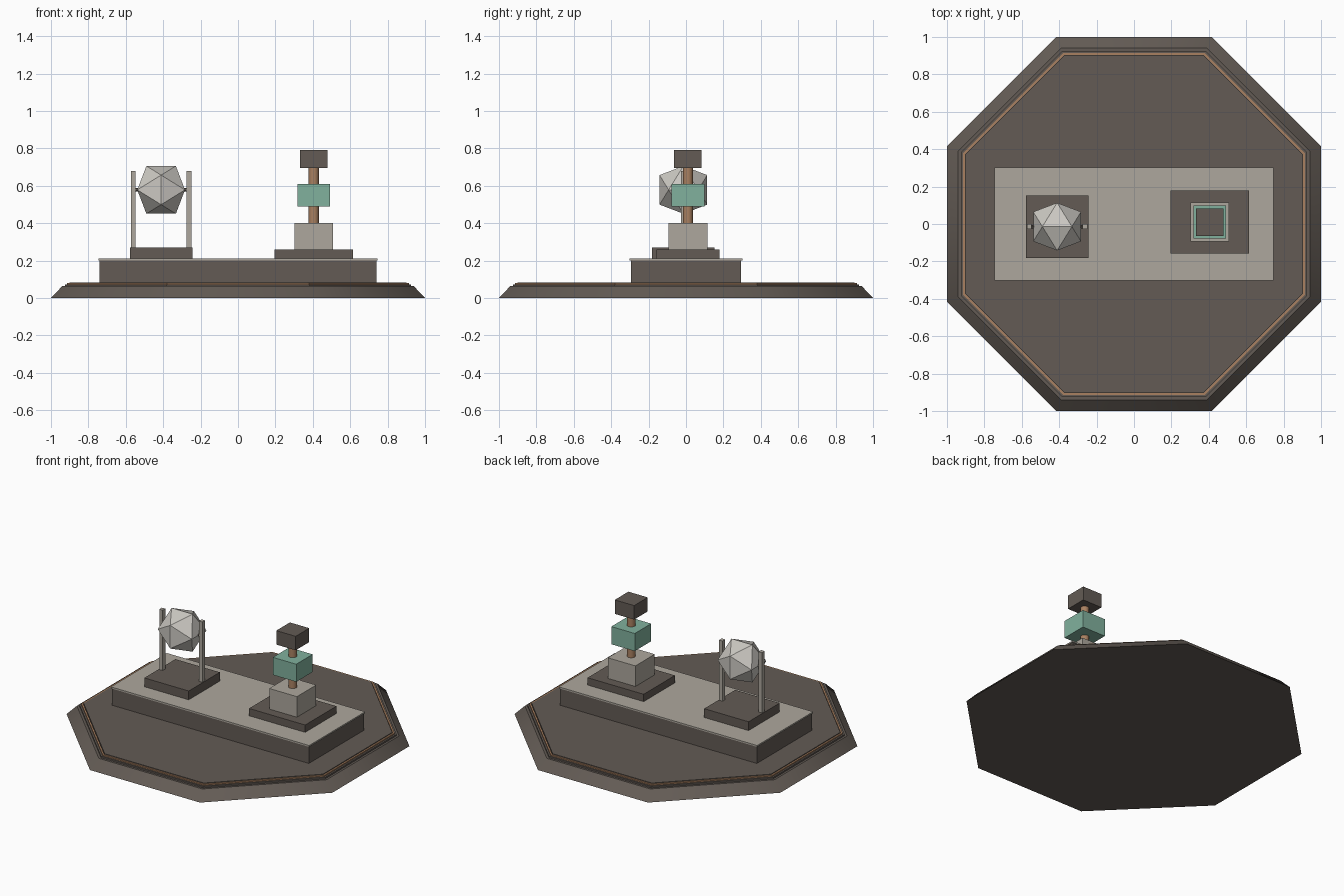
import bpy, bmesh, math
from mathutils import Vector

cube = bpy.data.objects.get("Cube")
if cube:
    bpy.data.objects.remove(cube, do_unlink=True)


def material(name, rgb):
    m = bpy.data.materials.new(name)
    m.use_nodes = True
    colour = (*rgb, 1)
    m.diffuse_color = colour
    m.node_tree.nodes["Principled BSDF"].inputs["Base Color"].default_value = colour
    return m


DARK = material("dark stone", (0.125, 0.105, 0.09))
LIGHT = material("light stone", (0.42, 0.39, 0.34))
BRONZE = material("bronze", (0.40, 0.22, 0.12))
GREEN = material("jade green", (0.22, 0.44, 0.34))
PALE = material("pale crystal", (0.60, 0.58, 0.54))


def finish(name, bm, mat, smooth=None):
    bmesh.ops.recalc_face_normals(bm, faces=bm.faces)
    mesh = bpy.data.meshes.new(name)
    bm.to_mesh(mesh)
    bm.free()
    mesh.materials.append(mat)
    ob = bpy.data.objects.new(name, mesh)
    bpy.context.collection.objects.link(ob)
    if smooth:
        bpy.ops.object.select_all(action="DESELECT")
        ob.select_set(True)
        bpy.context.view_layer.objects.active = ob
        bpy.ops.object.shade_smooth_by_angle(angle=math.radians(smooth))
    return ob


def box(name, mat, cx, cy, z0, z1, half_x, half_y):
    bm = bmesh.new()
    bmesh.ops.create_cube(bm, size=2)
    for v in bm.verts:
        v.co = Vector((cx + v.co.x * half_x, cy + v.co.y * half_y,
                       z1 if v.co.z > 0 else z0))
    return finish(name, bm, mat)


def octagon(name, mat, profile, closed=False, smooth=None):
    """Sweep (apothem, z) points round eight sides; cap the ends unless closed."""
    bm = bmesh.new()
    rings = []
    for a, z in profile:
        r = a / math.cos(math.pi / 8)
        angles = [math.pi / 8 + i * math.pi / 4 for i in range(8)]
        rings.append([bm.verts.new((r * math.cos(t), r * math.sin(t), z)) for t in angles])
    pairs = list(zip(rings, rings[1:]))
    if closed:
        pairs.append((rings[-1], rings[0]))
    else:
        bm.faces.new(rings[0])
        bm.faces.new(rings[-1])
    for low, high in pairs:
        for i in range(8):
            j = (i + 1) % 8
            bm.faces.new((low[i], low[j], high[j], high[i]))
    return finish(name, bm, mat, smooth)


def rod(name, mat, start, end, radius, sides=16):
    a, b = Vector(start), Vector(end)
    bm = bmesh.new()
    bmesh.ops.create_cone(bm, cap_ends=True, segments=sides, radius1=radius,
                          radius2=radius, depth=(b - a).length)
    turn = (b - a).to_track_quat("Z", "Y")
    for v in bm.verts:
        v.co = turn @ v.co + (a + b) / 2
    return finish(name, bm, mat, 40)


# Octagonal base with a sloped rim, a raised floor and a bronze inlay ring
octagon("base_rim", DARK, [(1, 0), (0.94, 0.063)], smooth=40)
octagon("base_step", DARK, [(0.925, 0.06), (0.925, 0.073)])
octagon("floor", DARK, [(0.90, 0.06), (0.90, 0.084)])
octagon("bronze_inlay", BRONZE,
        [(0.903, 0.07), (0.914, 0.07), (0.914, 0.081), (0.903, 0.081)], closed=True)

# Long plinth with a pale top slab
box("plinth", DARK, 0, 0, 0.08, 0.2, 0.74, 0.295)
box("plinth_top", LIGHT, 0, 0, 0.2, 0.21, 0.746, 0.301)

# Crystal stand: pedestal, two posts and an axle
SX, SY, SZ = -0.411, -0.014, 0.578
box("crystal_pedestal", DARK, SX, SY, 0.21, 0.27, 0.167, 0.167)
for side, label in ((-1, "right"), (1, "left")):
    box(label + "_post", LIGHT, SX + side * 0.149, SY, 0.27, 0.68, 0.013, 0.014)
rod("axle", DARK, (SX - 0.16, SY, SZ), (SX + 0.16, SY, SZ), 0.009, 8)

# Crystal: twenty-sided solid hulled from three golden rectangles
RADIUS = 0.15
PHI = (1 + math.sqrt(5)) / 2
scale = RADIUS / math.hypot(1, PHI)
bm = bmesh.new()
for s in (-1, 1):
    for t in (-PHI, PHI):
        for corner in ((s, 0, t), (0, t, s), (t, s, 0)):
            bm.verts.new(Vector(corner) * scale + Vector((SX, SY, SZ)))
bmesh.ops.convex_hull(bm, input=bm.verts[:])
finish("crystal", bm, PALE)

# Stacked totem: pedestal, three shrinking blocks on a bronze shaft
TX, TY = 0.405, 0.01
box("totem_pedestal", DARK, TX, TY, 0.21, 0.26, 0.211, 0.168)
box("lower_block", LIGHT, TX, TY, 0.26, 0.4, 0.104, 0.104)
rod("shaft", BRONZE, (TX, TY, 0.39), (TX, TY, 0.7), 0.027)
box("middle_block", GREEN, TX, TY, 0.49, 0.61, 0.088, 0.088)
box("top_block", DARK, TX, TY, 0.695, 0.79, 0.073, 0.073)
